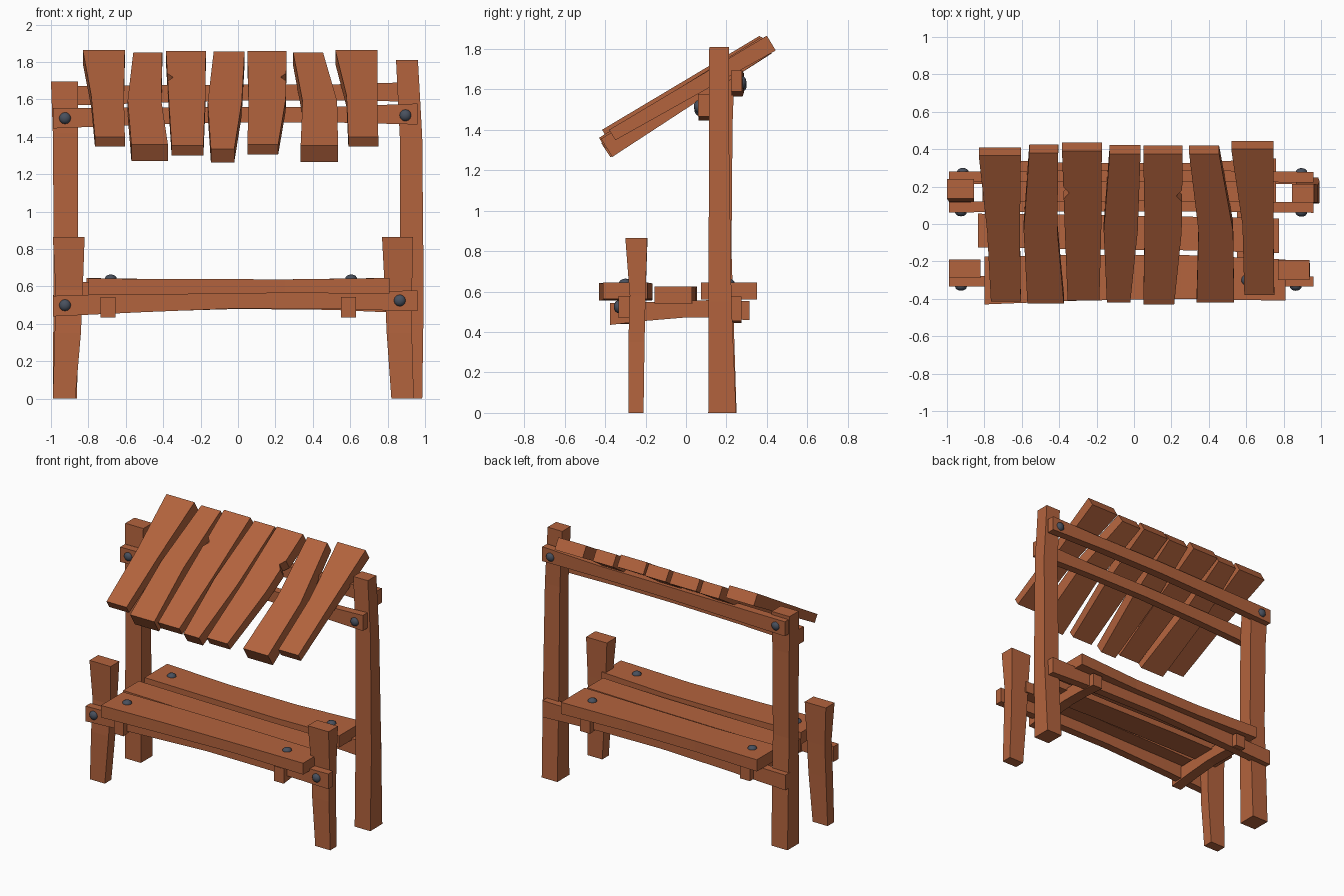
import bpy, bmesh, math
from mathutils import Vector, Matrix


def material(name, rgb):
    m = bpy.data.materials.new(name)
    m.diffuse_color = (*rgb, 1)
    return m


WOOD = material("red brown wood", (0.45, 0.125, 0.047))
IRON = material("dark iron", (0.065, 0.08, 0.11))


def finish(bm, name, mat):
    bmesh.ops.recalc_face_normals(bm, faces=bm.faces)
    me = bpy.data.meshes.new(name)
    bm.to_mesh(me)
    bm.free()
    me.materials.append(mat)
    ob = bpy.data.objects.new(name, me)
    bpy.context.collection.objects.link(ob)
    return ob


def loft(name, quads):
    """Skin four-cornered sections into one rough-hewn timber."""
    bm = bmesh.new()
    rings = [[bm.verts.new(p) for p in q] for q in quads]
    for a, b in zip(rings, rings[1:]):
        for i in range(4):
            j = (i + 1) % 4
            bm.faces.new((a[i], a[j], b[j], b[i]))
    bm.faces.new(rings[0])
    bm.faces.new(rings[-1])
    return finish(bm, name, WOOD)


def rect(a0, a1, b0, b1):
    return [(a0, b0), (a1, b0), (a1, b1), (a0, b1)]


def post(name, secs):       # sections: z, x0, x1, y0, y1
    return loft(name, [[(x, y, s[0]) for x, y in rect(*s[1:])] for s in secs])


def rail(name, secs):       # sections: x, y0, y1, z0, z1
    return loft(name, [[(s[0], y, z) for y, z in rect(*s[1:])] for s in secs])


def cross(name, secs):      # sections: y, x0, x1, z0, z1
    return loft(name, [[(x, s[0], z) for x, z in rect(*s[1:])] for s in secs])


def bolt(name, pos, axis):
    """Domed bolt head, flattened along its axis."""
    bm = bmesh.new()
    bmesh.ops.create_uvsphere(bm, u_segments=12, v_segments=8, radius=0.032)
    bmesh.ops.scale(bm, vec=(1, 1, 0.75), verts=bm.verts)
    rot = Vector((0, 0, 1)).rotation_difference(Vector(axis)).to_matrix().to_4x4()
    bmesh.ops.transform(bm, matrix=Matrix.Translation(pos) @ rot, verts=bm.verts)
    ob = finish(bm, name, IRON)
    ob.data.shade_smooth()
    return ob


# Tall back posts
post("back_post_left", [(0, -.99, -.86, .115, .25), (.8, -.985, -.855, .115, .225),
                        (1.42, -.99, -.855, .12, .23), (1.695, -1, -.855, .135, .24)])
post("back_post_right", [(0, .86, .985, .11, .248), (.55, .865, .993, .112, .225),
                         (1.4, .865, .985, .113, .212), (1.81, .845, .962, .115, .213)])

# Short front legs, which end as armrest stubs
post("front_leg_left", [(0, -.99, -.87, -.285, -.21), (.35, -.98, -.84, -.285, -.205),
                        (.58, -.975, -.83, -.275, -.2), (.865, -.99, -.82, -.29, -.19)])
post("front_leg_right", [(0, .82, .94, -.285, -.21), (.35, .795, .93, -.285, -.205),
                         (.58, .785, .93, -.278, -.2), (.865, .77, .937, -.3, -.192)])

# Seat rails
rail("front_seat_rail", [(-.99, -.335, -.28, .44, .55), (-.5, -.335, -.275, .463, .56),
                         (0, -.335, -.275, .483, .57), (.5, -.335, -.275, .48, .573),
                         (.96, -.335, -.28, .468, .578)])
rail("back_seat_rail", [(-.99, .215, .275, .445, .555), (-.5, .215, .275, .465, .56),
                        (0, .215, .275, .48, .565), (.5, .215, .275, .475, .57),
                        (.96, .215, .275, .455, .575)])

# Bearers under the seat
for side, x in (("left", -.735), ("right", .55)):
    cross("seat_bearer_" + side, [(-.375, x, x + .08, .435, .543), (-.2, x, x + .08, .455, .548),
                                  (0, x, x + .08, .472, .555), (.15, x, x + .08, .47, .558),
                                  (.315, x, x + .08, .458, .552)])

# Seat planks
rail("seat_plank_front", [(-.8, -.43, -.175, .555, .642), (-.3, -.41, -.165, .558, .64),
                          (.25, -.4, -.165, .565, .638), (.81, -.41, -.19, .562, .645)])
rail("seat_plank_middle", [(-.835, -.125, .055, .54, .625), (-.3, -.135, .05, .545, .62),
                           (.25, -.14, .04, .545, .62), (.775, -.155, .03, .54, .625)])
rail("seat_plank_back", [(-.81, .085, .345, .56, .645), (-.3, .085, .325, .56, .638),
                         (.25, .075, .325, .56, .638), (.76, .075, .35, .56, .645)])

# Roof rails
rail("roof_rail_front", [(-.99, .062, .118, 1.445, 1.553), (-.5, .065, .122, 1.465, 1.557),
                         (0, .068, .125, 1.477, 1.56), (.5, .065, .122, 1.477, 1.56),
                         (.96, .06, .115, 1.466, 1.578)])
rail("roof_rail_back", [(-.99, .225, .28, 1.565, 1.67), (-.5, .225, .285, 1.58, 1.675),
                        (0, .225, .288, 1.593, 1.68), (.5, .225, .285, 1.595, 1.68),
                        (.96, .222, .278, 1.588, 1.693)])

# Roof planks: low edge (y, z), high edge (y, z), low thickness,
# x ranges at low, middle and high, notched side
PLANKS = [
    ((-.415, 1.40), (.365, 1.865), .06, (-.765, -.605), (-.785, -.61), (-.83, -.605), 0),
    ((-.425, 1.36), (.38, 1.85), .105, (-.57, -.375), (-.59, -.41), (-.56, -.405), 0),
    ((-.41, 1.355), (.39, 1.86), .065, (-.355, -.185), (-.37, -.175), (-.385, -.172), -1),
    ((-.42, 1.335), (.375, 1.855), .085, (-.145, -.02), (-.162, .02), (-.13, .035), 0),
    ((-.43, 1.36), (.375, 1.86), .063, (.05, .215), (.057, .255), (.05, .26), 1),
    ((-.42, 1.355), (.375, 1.85), .105, (.335, .535), (.345, .53), (.295, .455), 0),
    ((-.38, 1.40), (.40, 1.865), .06, (.59, .75), (.58, .745), (.52, .745), 0),
]
for n, (lo, hi, thick, xl, xm, xh, notch) in enumerate(PLANKS, 1):
    slope = math.atan2(hi[1] - lo[1], hi[0] - lo[0])
    down = Vector((math.sin(slope), -math.cos(slope)))
    secs = [(0, *xl), (.48, *xm), (1, *xh)]
    if notch:               # small split in the plank edge
        def at(t):
            f = (t - .48) / .52
            return [xm[i] + (xh[i] - xm[i]) * f for i in (0, 1)]
        a, b = at(.72)
        cut = (.72, a + .03, b) if notch < 0 else (.72, a, b - .03)
        secs[2:2] = [(.68, *at(.68)), cut, (.76, *at(.76))]
    quads = []
    for t, x0, x1 in secs:
        top = Vector(lo).lerp(Vector(hi), t)
        bot = top + down * (thick + (.085 - thick) * t)
        quads.append([(x0, *top), (x1, *top), (x1, *bot), (x0, *bot)])
    loft(f"roof_plank_{n}", quads)

# Bolts on the rails and on the seat
FRONT, BACK, UP = (0, -1, 0), (0, 1, 0), (0, 0, 1)
BOLTS = [
    ("seat_rail_bolt_left", (-.925, -.333, .5), FRONT),
    ("seat_rail_bolt_right", (.865, -.333, .525), FRONT),
    ("roof_rail_bolt_left", (-.925, .065, 1.5), FRONT),
    ("roof_rail_bolt_right", (.895, .063, 1.515), FRONT),
    ("roof_back_bolt_left", (-.915, .276, 1.62), BACK),
    ("roof_back_bolt_right", (.895, .275, 1.635), BACK),
    ("seat_bolt_front_left", (-.68, -.3, .64), UP),
    ("seat_bolt_front_right", (.605, -.3, .64), UP),
    ("seat_bolt_back_left", (-.68, .21, .64), UP),
    ("seat_bolt_back_right", (.605, .21, .64), UP),
]
for b in BOLTS:
    bolt(*b)
